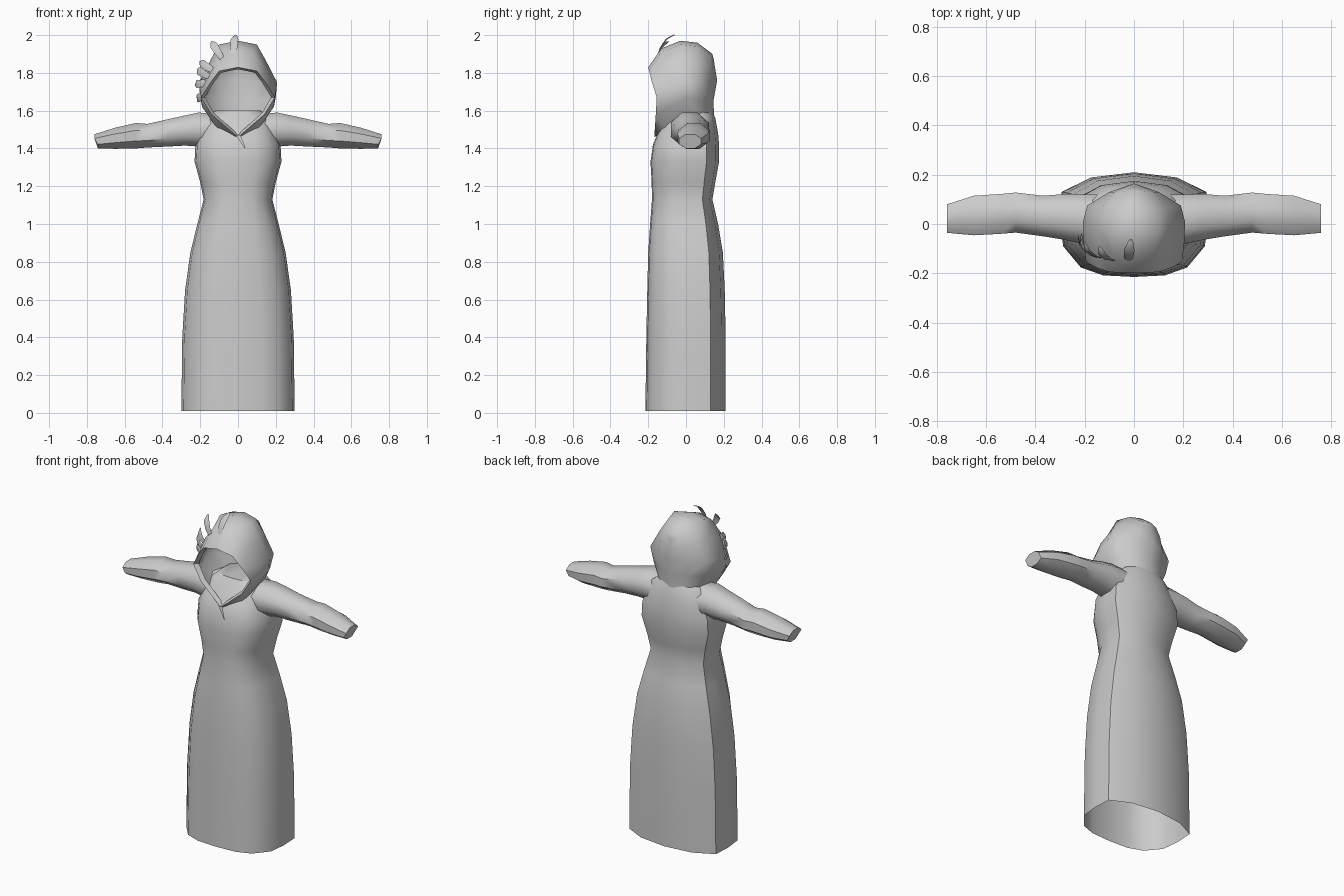
import bpy, bmesh
from math import sin, cos, pi
from mathutils import Vector

cube = bpy.data.objects.get("Cube")
if cube:
    bpy.data.objects.remove(cube, do_unlink=True)

cloth = bpy.data.materials.new("grey cloth")
cloth.use_nodes = True
cloth.diffuse_color = (0.6, 0.6, 0.6, 1)
cloth.node_tree.nodes["Principled BSDF"].inputs["Base Color"].default_value = cloth.diffuse_color


def loft(name, rows, closed=False, caps=(), mirror=False, angle=50, inside=None):
    """Skin a list of point rows, optionally closing the rows, capping ends and mirroring across x."""
    bm = bmesh.new()
    grid = [[bm.verts.new(p) for p in row] for row in rows]
    count = len(rows[0])
    for low, high in zip(grid, grid[1:]):
        for i in range(count if closed else count - 1):
            j = (i + 1) % count
            bm.faces.new((low[i], low[j], high[j], high[i]))
    for end in caps:
        bm.faces.new(grid[end])
    if mirror:
        extra = bmesh.ops.duplicate(bm, geom=bm.verts[:] + bm.edges[:] + bm.faces[:])["geom"]
        for v in extra:
            if isinstance(v, bmesh.types.BMVert):
                v.co.x = -v.co.x
        bmesh.ops.reverse_faces(bm, faces=[f for f in extra if isinstance(f, bmesh.types.BMFace)])
    bmesh.ops.remove_doubles(bm, verts=bm.verts[:], dist=0.0005)
    bmesh.ops.recalc_face_normals(bm, faces=bm.faces[:])
    # Open shells: make sure the normals point away from the inner point
    if inside is not None:
        if sum((f.calc_center_median() - Vector(inside)).dot(f.normal) * f.calc_area() for f in bm.faces) < 0:
            bmesh.ops.reverse_faces(bm, faces=bm.faces[:])
    mesh = bpy.data.meshes.new(name)
    bm.to_mesh(mesh)
    bm.free()
    mesh.materials.append(cloth)
    obj = bpy.data.objects.new(name, mesh)
    bpy.context.collection.objects.link(obj)
    bpy.ops.object.select_all(action="DESELECT")
    obj.select_set(True)
    bpy.context.view_layer.objects.active = obj
    bpy.ops.object.shade_smooth_by_angle(angle=angle * pi / 180)
    return obj


# Robe: half section scaled by width, front depth and back depth at each height
section = [(0, -1), (.42, -.97), (.72, -.82), (.96, -.42), (1, .1), (.98, .62), (.58, .9), (0, 1)]
levels = [  # height, half width, front depth, back depth
    (0.01, .3, .215, .21), (.4, .295, .21, .21), (.65, .28, .205, .205), (.85, .252, .2, .195),
    (1, .215, .19, .17), (1.13, .182, .18, .14), (1.22, .2, .182, .155), (1.33, .23, .188, .175),
    (1.42, .225, .175, .175), (1.48, .2, .15, .17), (1.56, .17, .09, .155), (1.6, .12, .06, .14)]
robe = [[(w * x, y * (front if y < 0 else back), z) for x, y in section] for z, w, front, back in levels]
loft("robe", robe, mirror=True, caps=[-1], inside=(0, 0, .8))

# Sleeves: rounded rings that taper to a flat closed cuff
sleeve = [  # x, y range, z range
    (.13, -.08, .12, 1.4, 1.585), (.21, -.08, .12, 1.41, 1.59), (.28, -.065, .122, 1.415, 1.575),
    (.37, -.05, .115, 1.41, 1.555), (.48, -.035, .128, 1.405, 1.53), (.54, -.04, .122, 1.4, 1.535),
    (.65, -.046, .115, 1.398, 1.51), (.76, -.036, .08, 1.4, 1.475)]


def arm_ring(side, x, y0, y1, z0, z1):
    ring = []
    for k in range(8):
        a = (k + .5) * pi / 4
        c, s = max(-1, min(1, cos(a) * 1.08)), max(-1, min(1, sin(a) * 1.08))
        shift = .018 if x > .7 and s < 0 else 0  # cuff is cut on a slant
        ring.append((side * (x - shift), (y0 + y1) / 2 + c * (y1 - y0) / 2, (z0 + z1) / 2 + s * (z1 - z0) / 2))
    return ring


for label, side in (("left", 1), ("right", -1)):
    loft(label + "_sleeve", [arm_ring(side, *r) for r in sleeve], closed=True, caps=[-1], inside=(side * .45, .04, 1.48))

# Hood: half arches from the face opening to the middle of the back
hood = [
    [(0, -.2, 1.83), (.1, -.195, 1.81), (.145, -.18, 1.75), (.195, -.155, 1.67), (.14, -.16, 1.58), (0, -.168, 1.46)],
    [(0, -.13, 1.93), (.08, -.13, 1.91), (.14, -.12, 1.83), (.205, -.07, 1.73), (.19, -.08, 1.62), (.1, -.1, 1.49)],
    [(0, -.03, 1.97), (.1, -.03, 1.95), (.145, -.01, 1.87), (.207, .01, 1.75), (.2, .01, 1.67), (.13, 0, 1.55)],
    [(0, .06, 1.96), (.08, .06, 1.94), (.13, .07, 1.86), (.19, .075, 1.75), (.17, .07, 1.66), (.12, .08, 1.56)],
    [(0, .14, 1.9), (.05, .13, 1.89), (.08, .13, 1.84), (.1, .13, 1.75), (.09, .125, 1.66), (.08, .125, 1.55)],
    [(0, .14, 1.9), (0, .147, 1.87), (0, .155, 1.82), (0, .165, 1.76), (0, .145, 1.65), (0, .15, 1.55)]]
loft("hood", hood, mirror=True, angle=60, inside=(0, 0, 1.72))

# Rolled inner edge of the face opening
rim = hood[0]
inner = [(x * .9, y + .025, 1.68 + (z - 1.68) * .93) for x, y, z in rim]
loft("hood_rim", [rim, inner], mirror=True)

# Small pointed tab below the hood opening
loft("collar_tab", [[(-.012, -.172, 1.47), (.014, -.172, 1.47)], [(.036, -.186, 1.4), (.04, -.186, 1.402)]])

# Feathers: slender leaves that bow away from the right side of the hood
feathers = [  # root and tip
    ((-.025, -.155, 1.87), (-.012, -.06, 2)), ((-.075, -.15, 1.86), (-.14, -.09, 1.965)),
    ((-.115, -.14, 1.8), (-.2, -.07, 1.86)), ((-.13, -.14, 1.77), (-.215, -.06, 1.82)),
    ((-.14, -.13, 1.75), (-.225, -.045, 1.735)), ((-.15, -.13, 1.71), (-.212, -.04, 1.65))]
for n, (root, tip) in enumerate(feathers):
    root, tip = Vector(root), Vector(tip)
    out = ((root + tip) / 2 - Vector((0, 0, 1.74))).normalized()
    across = (tip - root).cross(out).normalized()
    rows = []
    for t, half in ((0, .01), (.3, .019), (.65, .021), (.9, .011), (1, .002)):
        p = root.lerp(tip, t) + out * .028 * sin(pi * t)
        rows.append([p - across * half, p + out * .004, p + across * half])
    loft("feather_%d" % (n + 1), rows)
